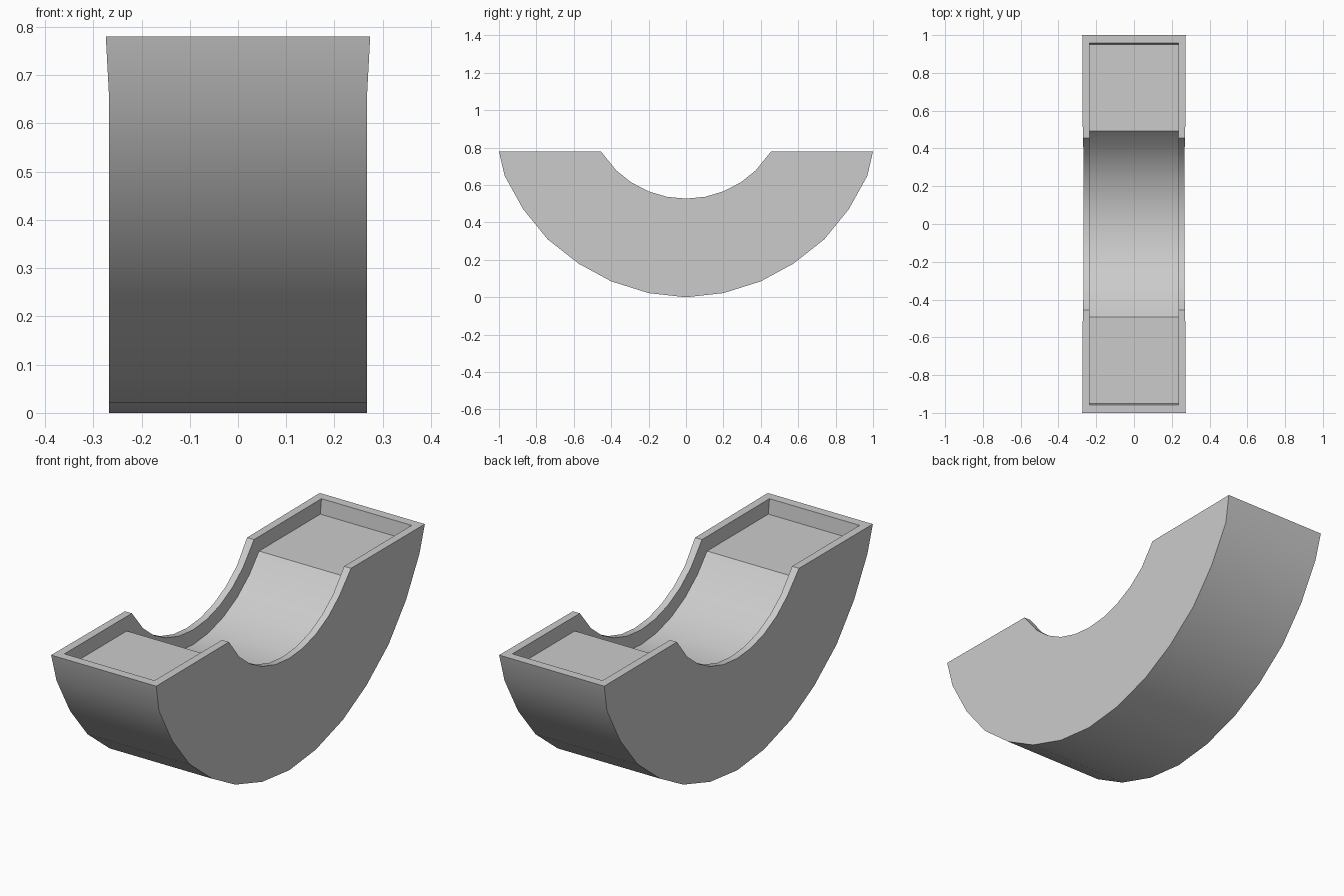
import bpy, bmesh, math

cube = bpy.data.objects.get("Cube")
if cube:
    bpy.data.objects.remove(cube, do_unlink=True)

grey = bpy.data.materials.new("plain_grey")
grey.use_nodes = True
color = (0.6, 0.6, 0.6, 1)
grey.diffuse_color = color
grey.node_tree.nodes["Principled BSDF"].inputs["Base Color"].default_value = color

TOP = 0.78       # height of the flat rim
INNER = 0.235    # half width of the recess
ANGLES = (58, 44, 33, 22, 11, 0)


def mirrored(half):
    """Full path from back half, listed from the +y end to the middle."""
    return half + [(-y, z) for y, z in half[-2::-1]]


def dip(radius, last):
    """Half of the curved hollow, on a shared centre."""
    angles = [math.radians(a) for a in (last,) + ANGLES[1:]]
    return [(radius * math.sin(a), 1.063 - radius * math.cos(a)) for a in angles]


# Side-on profiles
belly = mirrored([(1, TOP), (0.97, 0.65), (0.87, 0.47), (0.74, 0.31),
                  (0.575, 0.18), (0.4, 0.085), (0.2, 0.022), (0, 0)])
rim_arc = dip(0.536, 58)
floor_arc = dip(0.606, 54.4)
rim_out = mirrored([(1, TOP)] + rim_arc)
rim_in = mirrored([(0.957, TOP)] + rim_arc)
floor = mirrored([(0.949, floor_arc[0][1])] + floor_arc)


def outer_x(y, z):
    """Sides flare very slightly toward the flat tops."""
    if z > TOP - 0.01:
        return 0.274 if abs(y) > 0.9 else 0.271
    return 0.267


bm = bmesh.new()


def rail(path, side, width):
    return [bm.verts.new((side * width(y, z), y, z)) for y, z in path]


def strip(a, b):
    for i in range(len(a) - 1):
        bm.faces.new((a[i], a[i + 1], b[i + 1], b[i]))


sides = []
for s in (1, -1):
    lip = rail(rim_out, s, outer_x)
    under = [lip[0]] + rail(belly[1:-1], s, outer_x) + [lip[-1]]
    edge = rail(rim_in, s, lambda y, z: INNER)
    base = rail(floor, s, lambda y, z: INNER)
    bm.faces.new(under + lip[-2:0:-1])   # side wall
    strip(lip, edge)                     # rim
    strip(edge, base)                    # recess wall
    sides.append((lip, under, edge, base))

# Faces that join the two sides
(lip_l, under_l, edge_l, base_l), (lip_r, under_r, edge_r, base_r) = sides
strip(under_l, under_r)
strip(base_l, base_r)
for i in (0, -1):
    bm.faces.new((lip_l[i], lip_r[i], edge_r[i], edge_l[i]))
    bm.faces.new((edge_l[i], edge_r[i], base_r[i], base_l[i]))

bmesh.ops.recalc_face_normals(bm, faces=bm.faces)
mesh = bpy.data.meshes.new("rocker_body")
bm.to_mesh(mesh)
bm.free()
mesh.materials.append(grey)

body = bpy.data.objects.new("rocker_body", mesh)
bpy.context.collection.objects.link(body)
bpy.context.view_layer.objects.active = body
body.select_set(True)
bpy.ops.object.shade_smooth_by_angle(angle=math.radians(30))
